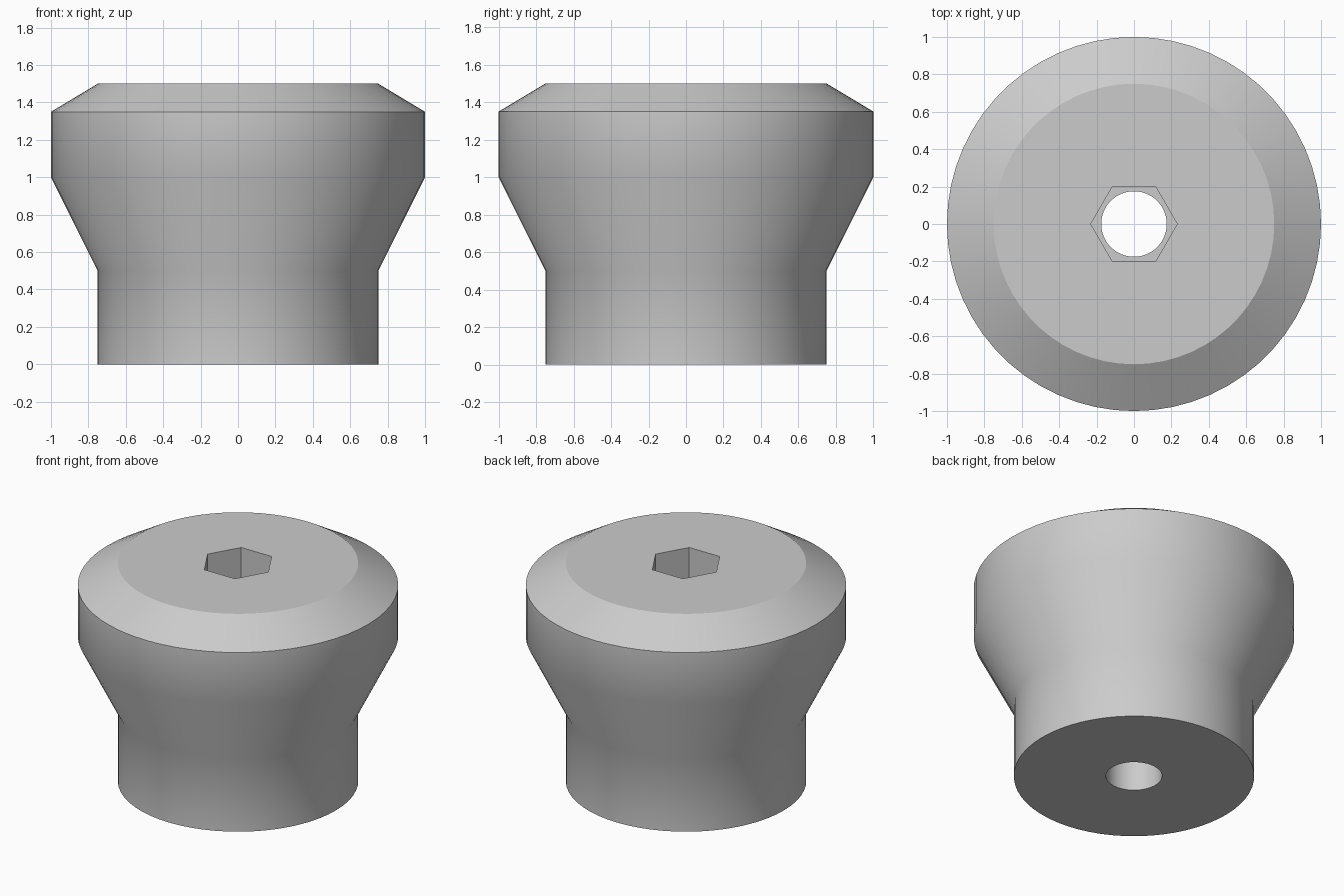
import bpy
import bmesh
import math

cube = bpy.data.objects.get("Cube")
if cube:
    bpy.data.objects.remove(cube, do_unlink=True)

SEGMENTS = 60  # multiple of six, so the socket corners land on vertices


def round_radius(radius):
    return lambda angle: radius


def hex_radius(apothem):
    # distance from the axis to a hexagon whose corners lie on the x axis
    sector = math.pi / 3
    return lambda angle: apothem / math.cos(angle % sector - sector / 2)


# Closed section: outer wall upwards, then socket and bore downwards
section = [
    (round_radius(0.75), 0.0),
    (round_radius(0.75), 0.5),
    (round_radius(1.0), 1.0),
    (round_radius(1.0), 1.35),
    (round_radius(0.75), 1.5),
    (hex_radius(0.2), 1.5),
    (hex_radius(0.2), 1.0),
    (round_radius(0.175), 1.0),
    (round_radius(0.175), 0.0),
]

bm = bmesh.new()
rings = []
for radius, z in section:
    ring = []
    for i in range(SEGMENTS):
        angle = math.tau * i / SEGMENTS
        r = radius(angle)
        ring.append(bm.verts.new((r * math.cos(angle), r * math.sin(angle), z)))
    rings.append(ring)

# Skin between neighbouring rings, closing back on the first
for lower, upper in zip(rings, rings[1:] + rings[:1]):
    for i in range(SEGMENTS):
        j = (i + 1) % SEGMENTS
        bm.faces.new((lower[i], lower[j], upper[j], upper[i]))
bmesh.ops.recalc_face_normals(bm, faces=bm.faces)

mesh = bpy.data.meshes.new("knob")
bm.to_mesh(mesh)
bm.free()
knob = bpy.data.objects.new("knob", mesh)
bpy.context.collection.objects.link(knob)

# Plain grey material
grey = bpy.data.materials.new("light grey")
grey.use_nodes = True
colour = (0.6, 0.6, 0.6, 1.0)
grey.diffuse_color = colour
grey.node_tree.nodes["Principled BSDF"].inputs["Base Color"].default_value = colour
mesh.materials.append(grey)

# Smooth round walls, crisp rims and socket
bpy.ops.object.select_all(action="DESELECT")
knob.select_set(True)
bpy.context.view_layer.objects.active = knob
bpy.ops.object.shade_smooth_by_angle(angle=math.radians(30))
